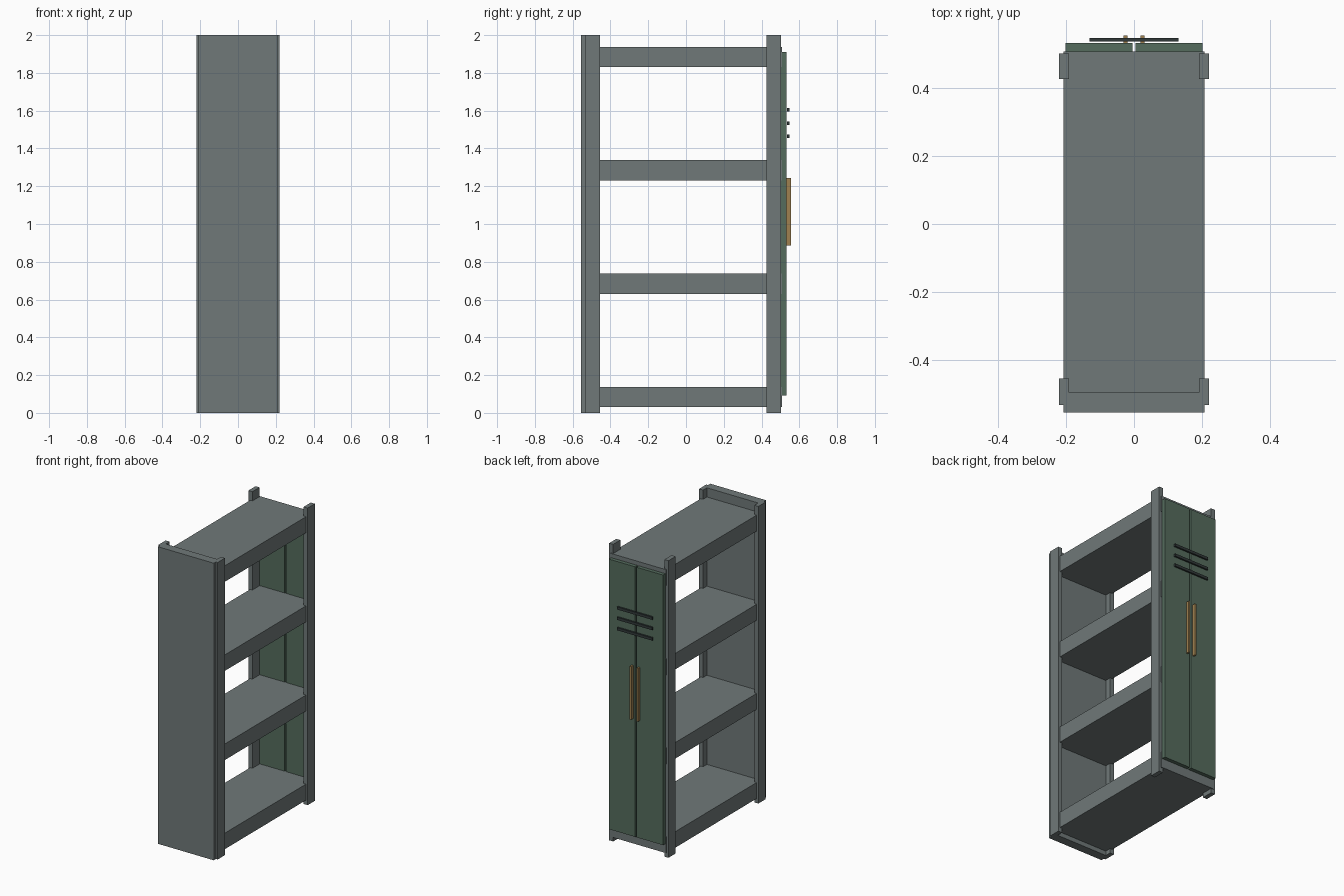
import bpy

if "Cube" in bpy.data.objects:
    bpy.data.objects.remove(bpy.data.objects["Cube"])


def material(name, rgb):
    m = bpy.data.materials.new(name)
    m.diffuse_color = (*rgb, 1)
    m.use_nodes = True
    m.node_tree.nodes["Principled BSDF"].inputs["Base Color"].default_value = m.diffuse_color
    return m


frame = material("frame_grey", (0.16, 0.19, 0.19))
green = material("door_green", (0.09, 0.15, 0.11))
brass = material("handle_brass", (0.35, 0.22, 0.08))
dark = material("vent_dark", (0.03, 0.04, 0.04))


def box(name, x, y, z, mat):
    """Box given by its (min, max) range on each axis."""
    bpy.ops.mesh.primitive_cube_add(size=1, location=[sum(r) / 2 for r in (x, y, z)])
    ob = bpy.context.object
    ob.name = name
    ob.scale = [r[1] - r[0] for r in (x, y, z)]
    bpy.ops.object.transform_apply(location=False, rotation=False, scale=True)
    ob.data.materials.append(mat)
    return ob


def pair(name, x, y, z, mat):
    """Right part and its mirrored left twin."""
    box("right_" + name, x, y, z, mat)
    box("left_" + name, (-x[1], -x[0]), y, z, mat)


# Solid end panel and corner posts
box("end_panel", (-0.208, 0.208), (-0.555, -0.495), (0, 2), frame)
pair("panel_post", (0.191, 0.221), (-0.532, -0.454), (0, 2), frame)
pair("door_post", (0.191, 0.221), (0.426, 0.502), (0, 2), frame)

# Four thick shelves
for i in range(4):
    z = 0.03 + 0.6 * i
    box(f"shelf_{i + 1}", (-0.208, 0.208), (-0.508, 0.508), (z, z + 0.108), frame)

# Double doors with upright handles
pair("door", (0.005, 0.202), (0.504, 0.533), (0.092, 1.91), green)
pair("handle", (0.019, 0.031), (0.533, 0.555), (0.885, 1.243), brass)

# Vent slats across both doors
for i in range(3):
    z = 1.464 + 0.07 * i
    box(f"vent_slat_{i + 1}", (-0.131, 0.131), (0.536, 0.547), (z - 0.009, z + 0.009), dark)
